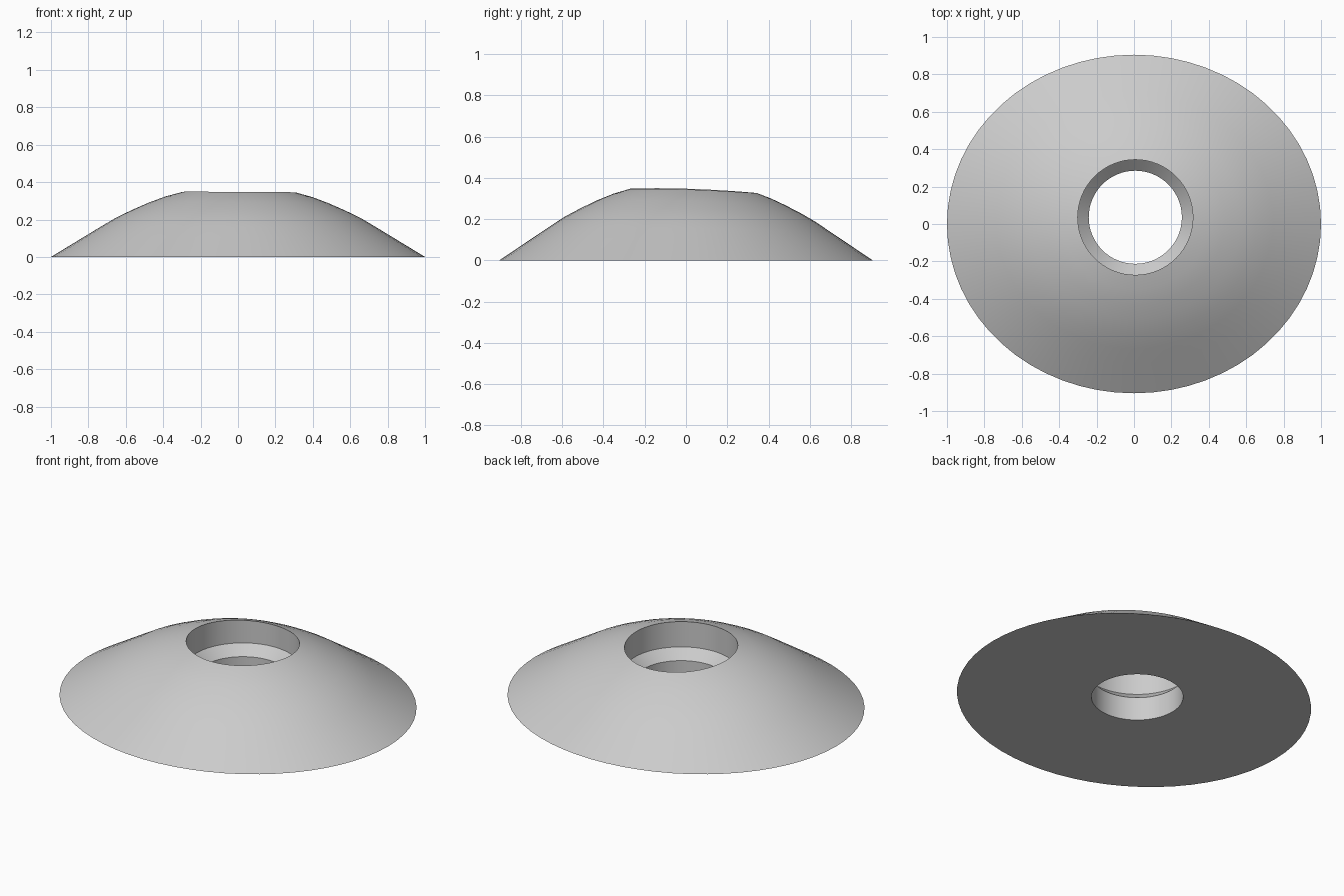
import bpy, bmesh, math

cube = bpy.data.objects.get("Cube")
if cube:
    bpy.data.objects.remove(cube, do_unlink=True)

SIDES = 64
HALF_X, HALF_Y = 1.0, 0.905
HOLE_X, HOLE_Y = 0.007, 0.036
BORE_R, HOLE_R = 0.308, 0.249
SEAT_TOP, SEAT_BOTTOM = 0.195, 0.14

# Dome height against normalised distance from the middle
PROFILE = [(0.28, 0.352), (0.38, 0.326), (0.45, 0.302), (0.553, 0.258),
           (0.665, 0.204), (0.74, 0.158), (0.86, 0.085), (1.0, 0.0)]


def dome_height(x, y):
    t = math.hypot(x / HALF_X, y / HALF_Y)
    for (t0, z0), (t1, z1) in zip(PROFILE, PROFILE[1:]):
        if t <= t1:
            return z0 + (z1 - z0) * (t - t0) / (t1 - t0)
    return 0.0


def hole_point(a, r):
    return HOLE_X + r * math.cos(a), HOLE_Y + r * math.sin(a)


def dome_point(a, s):
    # Blend from the bore rim (s = 0) to the oval edge (s = 1)
    x0, y0 = hole_point(a, BORE_R)
    x = x0 + (HALF_X * math.cos(a) - x0) * s
    y = y0 + (HALF_Y * math.sin(a) - y0) * s
    return x, y, dome_height(x, y)


angles = [2 * math.pi * i / SIDES for i in range(SIDES)]
bm = bmesh.new()

# Rings: oval edge up to the bore rim, then down through the stepped hole
STEPS = 8
loops = [[dome_point(a, 1 - k / STEPS) for a in angles] for k in range(STEPS + 1)]
for r, z in ((BORE_R, SEAT_TOP), (HOLE_R, SEAT_BOTTOM), (HOLE_R, 0)):
    loops.append([(*hole_point(a, r), z) for a in angles])
rings = [[bm.verts.new(p) for p in loop] for loop in loops]

# Skin between rings; wrapping to the first ring makes the flat underside
for k, low in enumerate(rings):
    high = rings[(k + 1) % len(rings)]
    for i in range(SIDES):
        j = (i + 1) % SIDES
        bm.faces.new((low[i], low[j], high[j], high[i]))
bmesh.ops.recalc_face_normals(bm, faces=bm.faces)

mesh = bpy.data.meshes.new("domed_washer")
bm.to_mesh(mesh)
bm.free()
washer = bpy.data.objects.new("domed_washer", mesh)
bpy.context.collection.objects.link(washer)

# Plain grey
grey = bpy.data.materials.new("light_grey")
grey.use_nodes = True
colour = (0.6, 0.6, 0.6, 1)
grey.diffuse_color = colour
grey.node_tree.nodes["Principled BSDF"].inputs["Base Color"].default_value = colour
mesh.materials.append(grey)

# Smooth surfaces with crisp rims
bpy.ops.object.select_all(action="DESELECT")
washer.select_set(True)
bpy.context.view_layer.objects.active = washer
bpy.ops.object.shade_smooth_by_angle(angle=math.radians(25))
